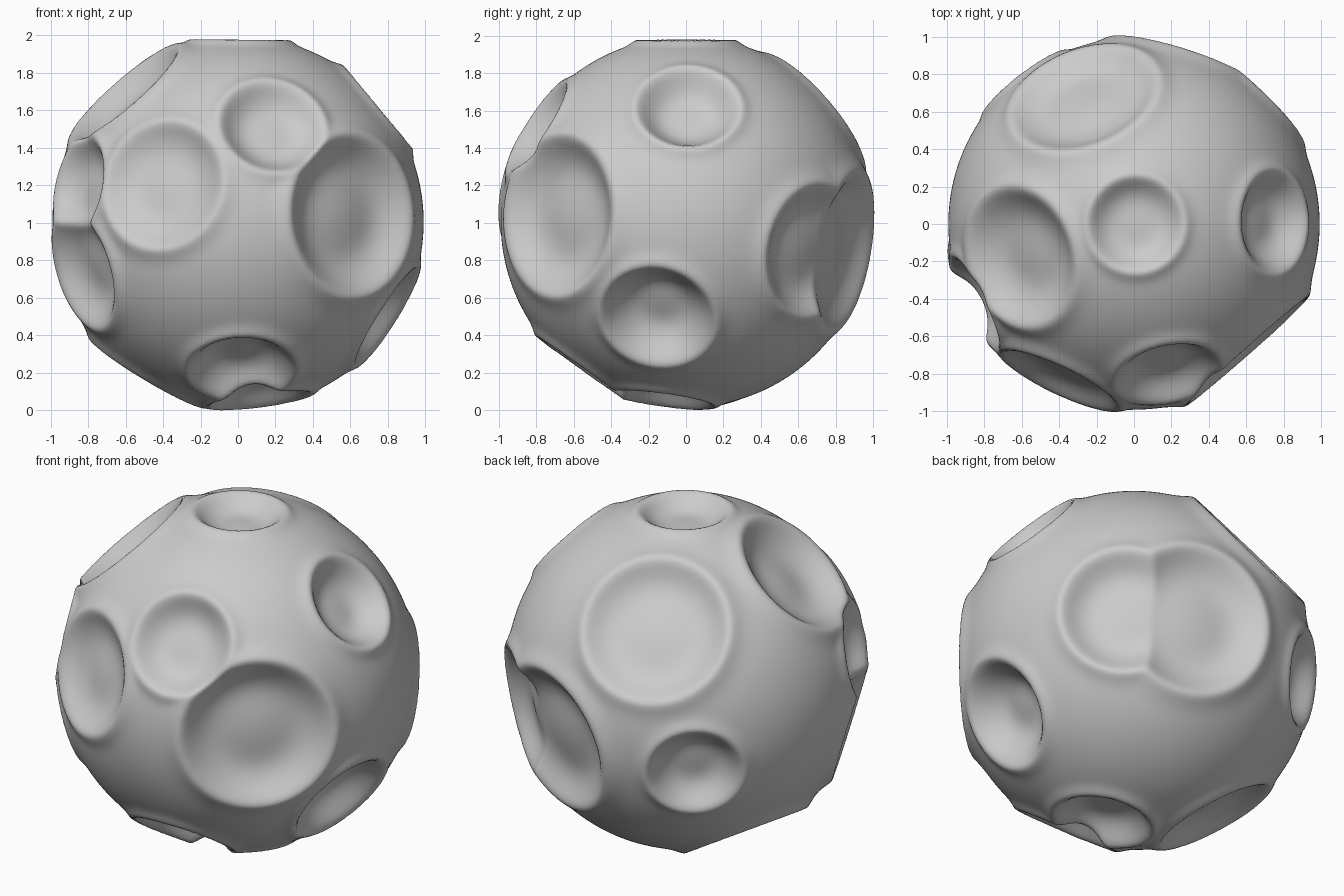
import bpy, bmesh
from math import asin, exp
from mathutils import Vector

if "Cube" in bpy.data.objects:
    bpy.data.objects.remove(bpy.data.objects["Cube"])

RADIUS = 0.991
RIM = 0.026

# Craters: direction (x, y, z), rim radius, depth, floor flatness
CRATERS = [
    ((-0.42, -0.88, 0.21), 0.34, 0.11, 4),    # front left
    ((0.19, -0.83, 0.53), 0.28, 0.12, 4),     # front upper
    ((0.66, -0.74, 0.04), 0.42, 0.16, 5),     # front right, large
    ((-0.86, -0.43, 0.19), 0.27, 0.12, 4),    # left, upper of pair
    ((-0.85, -0.42, -0.26), 0.32, 0.13, 4),   # left, lower of pair
    ((-0.65, -0.19, 0.74), 0.37, 0.15, 4),    # upper left
    ((0.01, 0.00, 1.00), 0.25, 0.10, 4),      # top
    ((-0.29, 0.73, 0.62), 0.40, 0.12, 5),     # upper back
    ((-0.61, 0.78, -0.18), 0.26, 0.13, 4),    # back left
    ((0.78, 0.01, 0.64), 0.27, 0.14, 4),      # upper right
    ((0.67, 0.72, -0.16), 0.35, 0.13, 5),     # back right
    ((0.31, 0.93, -0.17), 0.42, 0.14, 5),     # back
    ((0.84, -0.16, -0.53), 0.30, 0.18, 4),    # lower right
    ((0.02, -0.58, -0.81), 0.28, 0.16, 4),    # lower front
    ((0.12, -0.13, -0.98), 0.27, 0.14, 4),    # bottom
    ((-0.51, 0.12, -0.85), 0.34, 0.13, 4),    # lower left
]
craters = [(Vector(d).normalized(), asin(r), dep, p) for d, r, dep, p in CRATERS]


def surface_radius(n):
    """Sphere radius along n after pressing in bowls and raising soft rims."""
    dig, rim = 0.0, 0.0
    for c, a, depth, power in craters:
        t = n.angle(c) / a
        if t < 1:
            dig = max(dig, (depth + RIM) * (1 - t ** power) - RIM + 1)
        elif t < 1.6:
            rim = max(rim, RIM * exp(-((t - 1) / 0.18) ** 2))
    return RADIUS - (dig - 1) if dig else RADIUS + rim


# Cratered ball
bm = bmesh.new()
bmesh.ops.create_icosphere(bm, subdivisions=7, radius=1)
for v in bm.verts:
    n = v.co.normalized()
    v.co = n * surface_radius(n) + Vector((0, 0, 0.998))

# Soften crater lips
for _ in range(4):
    bmesh.ops.smooth_vert(bm, verts=bm.verts, factor=0.5,
                          use_axis_x=True, use_axis_y=True, use_axis_z=True)

# Rest on the ground
low = min(v.co.z for v in bm.verts)
bmesh.ops.translate(bm, verts=bm.verts, vec=(0, 0, -low))
for f in bm.faces:
    f.smooth = True

mesh = bpy.data.meshes.new("cratered_ball")
bm.to_mesh(mesh)
bm.free()
obj = bpy.data.objects.new("cratered_ball", mesh)
bpy.context.collection.objects.link(obj)
